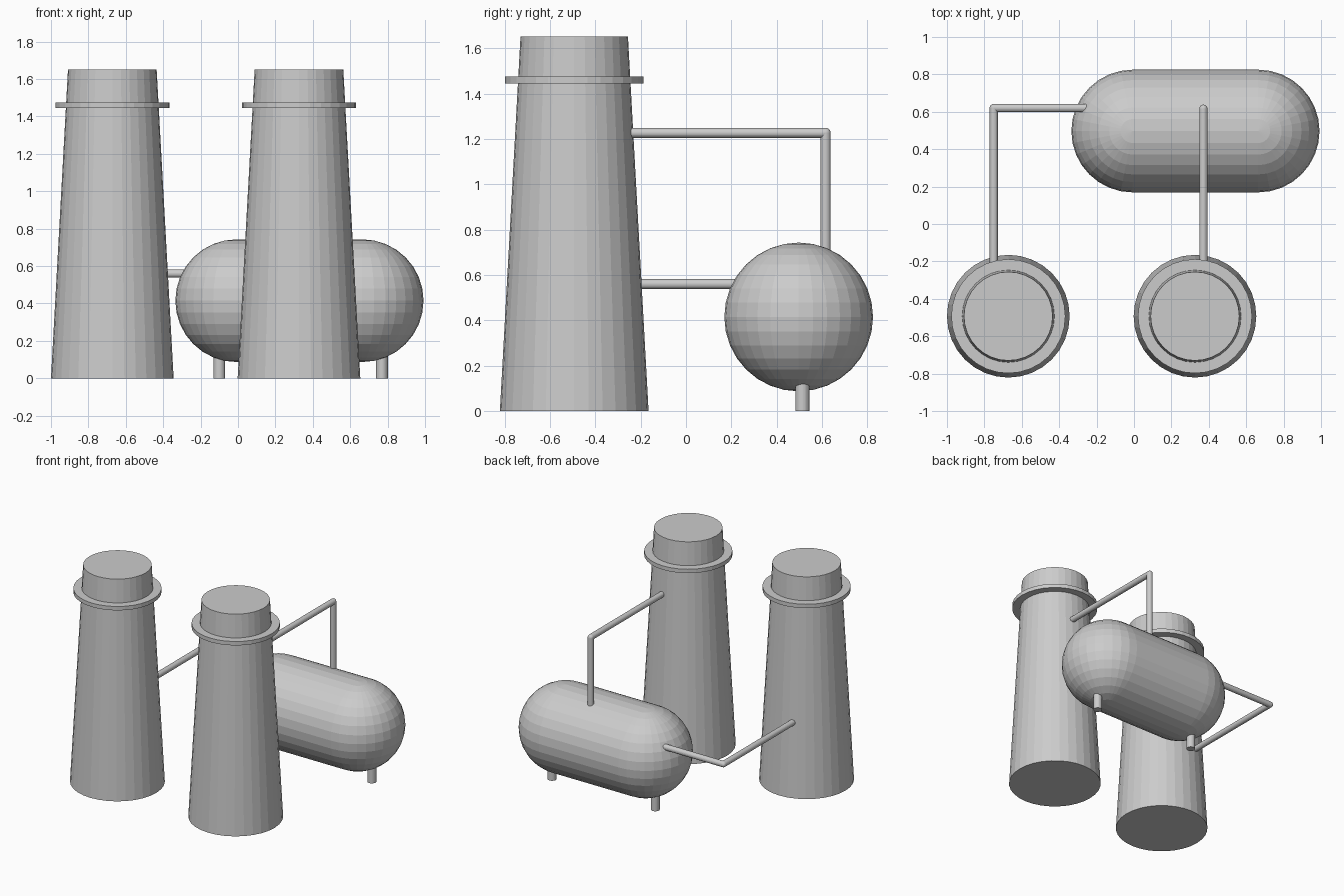
import bpy
from mathutils import Vector

if "Cube" in bpy.data.objects:
    bpy.data.objects.remove(bpy.data.objects["Cube"])

# Single grey material
grey = bpy.data.materials.new("plain_grey")
grey.diffuse_color = (0.6, 0.6, 0.6, 1)
grey.use_nodes = True
grey.node_tree.nodes["Principled BSDF"].inputs["Base Color"].default_value = grey.diffuse_color


def finish(name):
    ob = bpy.context.object
    ob.name = name
    ob.data.materials.clear()
    ob.data.materials.append(grey)
    return ob


def rod(name, a, b, r1, r2=None, sides=32):
    """Cylinder or cone frustum running from a to b."""
    a, b = Vector(a), Vector(b)
    d = b - a
    bpy.ops.mesh.primitive_cone_add(
        vertices=sides, radius1=r1, radius2=r1 if r2 is None else r2,
        depth=d.length, location=(a + b) / 2,
        rotation=d.to_track_quat('Z', 'Y').to_euler())
    return finish(name)


def ball(name, c, r, seg=32, rings=16):
    bpy.ops.mesh.primitive_uv_sphere_add(
        segments=seg, ring_count=rings, radius=r, location=c)
    return finish(name)


def pipe(name, points, r=0.022):
    """Straight pipe runs with round elbows."""
    for i in range(len(points) - 1):
        rod(f"{name}_run_{i + 1}", points[i], points[i + 1], r)
    for p in points[1:-1]:
        ball(f"{name}_elbow", p, r)


# Tapered towers with a collar ring near the top
TY = -0.493
for side, x in (("left", -0.672), ("right", 0.326)):
    rod(f"{side}_tower", (x, TY, 0), (x, TY, 1.652), 0.328, 0.237)
    rod(f"{side}_tower_collar", (x, TY, 1.445), (x, TY, 1.475), 0.305)

# Horizontal tank with domed ends
R, Y, Z = 0.328, 0.497, 0.415
X0, X1 = -0.007, 0.664
rod("tank_body", (X0, Y, Z), (X1, Y, Z), R)
ball("tank_left_dome", (X0, Y, Z), R)
ball("tank_right_dome", (X1, Y, Z), R)

# Tank legs
for side, x in (("left", -0.10), ("right", 0.77)):
    rod(f"tank_{side}_leg", (x, 0.513, 0), (x, 0.513, 0.2), 0.031)

# Pipes from each tower to the tank
pipe("upper_pipe", [(0.371, -0.3, 1.227), (0.371, 0.616, 1.227), (0.371, 0.616, 0.65)])
pipe("lower_pipe", [(-0.75, -0.3, 0.56), (-0.75, 0.62, 0.56), (-0.2, 0.62, 0.56)])
